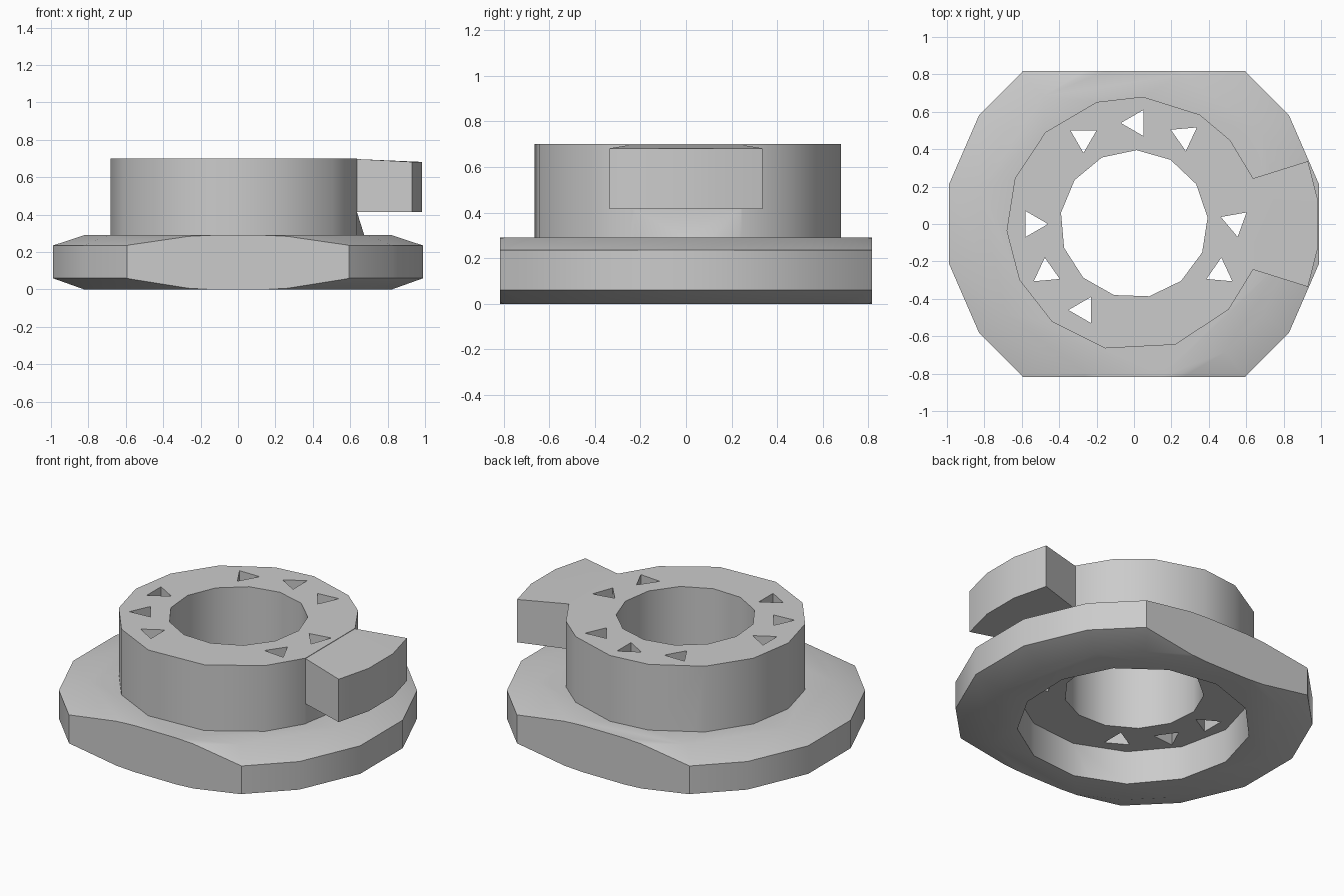
import bpy
import bmesh
from math import radians, cos, sin, tau, degrees
from mathutils import Vector

if "Cube" in bpy.data.objects:
    bpy.data.objects.remove(bpy.data.objects["Cube"], do_unlink=True)

grey = bpy.data.materials.new("plain_grey")
grey.use_nodes = True
grey.diffuse_color = (0.6, 0.6, 0.6, 1)
grey.node_tree.nodes["Principled BSDF"].inputs["Base Color"].default_value = (0.6, 0.6, 0.6, 1)


def finish(name, bm):
    bmesh.ops.recalc_face_normals(bm, faces=bm.faces)
    mesh = bpy.data.meshes.new(name)
    bm.to_mesh(mesh)
    bm.free()
    mesh.materials.append(grey)
    obj = bpy.data.objects.new(name, mesh)
    bpy.context.collection.objects.link(obj)
    return obj


def loft(name, angles, rings, centre=(0, 0), flat_y=None):
    """Stack polygon rings (radius, z) at the given corner angles, optionally cut flat at +-y."""
    bm = bmesh.new()
    loops = [[bm.verts.new((centre[0] + r * cos(radians(a)), centre[1] + r * sin(radians(a)), z))
              for a in angles] for r, z in rings]
    n = len(angles)
    for low, high in zip(loops, loops[1:]):
        for i in range(n):
            j = (i + 1) % n
            bm.faces.new((low[i], low[j], high[j], high[i]))
    bm.faces.new(loops[0][::-1])
    bm.faces.new(loops[-1])
    if flat_y:
        for side in (1, -1):
            cut = bmesh.ops.bisect_plane(bm, geom=bm.verts[:] + bm.edges[:] + bm.faces[:],
                                         plane_co=(0, side * flat_y, 0), plane_no=(0, side, 0),
                                         clear_outer=True)
            edges = [e for e in cut["geom_cut"] if isinstance(e, bmesh.types.BMEdge)]
            bmesh.ops.holes_fill(bm, edges=edges, sides=0)
    return finish(name, bm)


def hull(name, points):
    bm = bmesh.new()
    for p in points:
        bm.verts.new(p)
    bmesh.ops.convex_hull(bm, input=bm.verts[:])
    return finish(name, bm)


def combine(target, other, operation):
    mod = target.modifiers.new(operation.lower(), "BOOLEAN")
    mod.operation = operation
    mod.solver = "EXACT"
    mod.object = other
    bpy.context.view_layer.objects.active = target
    bpy.ops.object.modifier_apply(modifier=mod.name)
    bpy.data.objects.remove(other, do_unlink=True)


def regular(sides, start=0):
    return [start + 360 * i / sides for i in range(sides)]


# Chamfered flange with two flats
quarter = [12, 35, 54.5, 72]
half = quarter + [90] + [180 - a for a in reversed(quarter)]
flange_angles = half + [a + 180 for a in half]
body = loft("flanged_collar", flange_angles,
            [(0.84, 0), (1.012, 0.06), (1.012, 0.235), (0.84, 0.29)], flat_y=0.817)

# Raised collar
collar_angles = [21, 41, 59, 86, 107, 134, 159, 183, 206, 230, 257, 289, 318, 339]
combine(body, loft("collar", collar_angles, [(0.682, 0.25), (0.682, 0.70)]), "UNION")

# Key lug on the left side, with the small bulge of the collar beneath it
plan = [(0.5, 0.2, 0.699), (0.64, 0.245, 0.697), (0.93, 0.336, 0.682), (0.985, 0.12, 0.682)]
combine(body, hull("key_lug", [(x, s * y, z) for x, y, top in plan
                               for s in (1, -1) for z in (0.415, top)]), "UNION")
bulge = [(0.634, s * 0.24, z) for s in (1, -1) for z in (0.25, 0.42)]
combine(body, hull("lug_bulge", bulge + [(0.688, 0.07, 0.25), (0.5, 0, 0.25), (0.5, 0, 0.42)]), "UNION")

# Central bore and wide recess in the underside
combine(body, loft("bore_cutter", regular(13, 5), [(0.395, -0.1), (0.395, 0.9)]), "DIFFERENCE")
combine(body, loft("recess_cutter", regular(13, 12), [(0.66, -0.1), (0.66, 0.21)]), "DIFFERENCE")

# Triangular holes through the collar: x, y, direction of one corner
holes = [(-0.54, 0, 0), (0.54, 0.01, -80), (-0.27, 0.46, -90), (0.01, 0.54, 180),
         (0.27, 0.47, -85), (-0.47, -0.26, 95), (0.46, -0.26, 85), (-0.27, -0.46, 180)]
for x, y, turn in holes:
    cutter = loft("hole_cutter", regular(3, turn), [(0.085, 0.15), (0.08, 0.75)], (x, y))
    combine(body, cutter, "DIFFERENCE")

# Smooth round walls, crisp edges
bpy.ops.object.select_all(action="DESELECT")
body.select_set(True)
bpy.context.view_layer.objects.active = body
bpy.ops.object.shade_smooth_by_angle(angle=radians(32))
